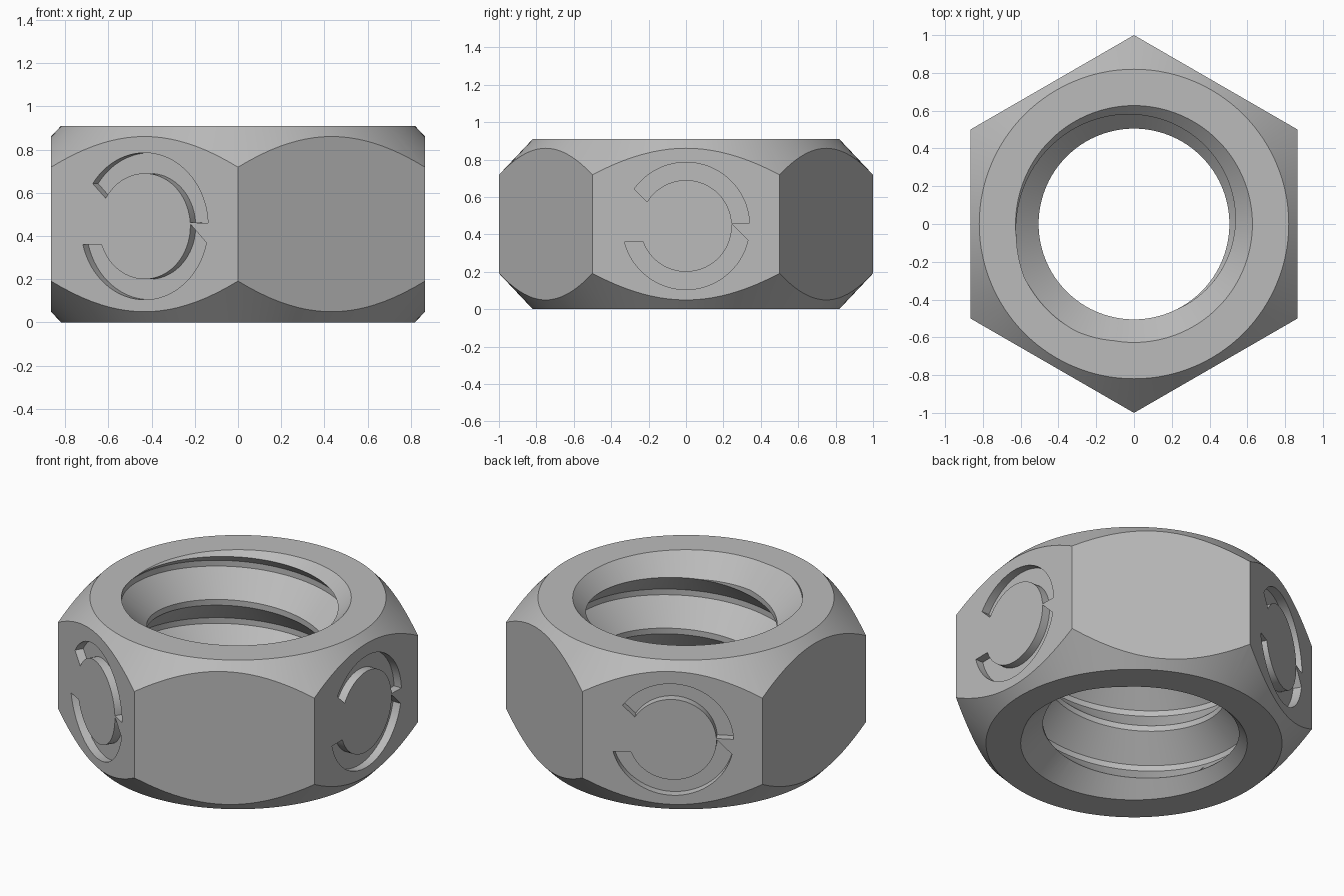
import bpy
import bmesh
from math import sin, cos, pi, radians

HEIGHT = 0.91
PITCH = 0.35
MINOR, MAJOR = 0.505, 0.645
SEGMENTS = 120

cube = bpy.data.objects.get("Cube")
if cube:
    bpy.data.objects.remove(cube, do_unlink=True)

steel = bpy.data.materials.new("grey steel")
steel.use_nodes = True
steel.diffuse_color = (0.5, 0.5, 0.5, 1)
steel.node_tree.nodes["Principled BSDF"].inputs["Base Color"].default_value = (0.5, 0.5, 0.5, 1)


def make_object(name, bm):
    bmesh.ops.recalc_face_normals(bm, faces=bm.faces)
    mesh = bpy.data.meshes.new(name)
    bm.to_mesh(mesh)
    bm.free()
    mesh.materials.append(steel)
    obj = bpy.data.objects.new(name, mesh)
    bpy.context.collection.objects.link(obj)
    return obj


def prism(name, points, vector):
    """Extrude a closed outline along a vector."""
    bm = bmesh.new()
    face = bm.faces.new([bm.verts.new(p) for p in points])
    new = bmesh.ops.extrude_face_region(bm, geom=[face])["geom"]
    bmesh.ops.translate(bm, vec=vector, verts=[v for v in new if isinstance(v, bmesh.types.BMVert)])
    return make_object(name, bm)


def lathe(name, profile):
    """Stack rings of (radius, z) into a capped solid."""
    bm = bmesh.new()
    rings = [[bm.verts.new((r * cos(2 * pi * i / SEGMENTS), r * sin(2 * pi * i / SEGMENTS), z))
              for i in range(SEGMENTS)] for r, z in profile]
    for low, high in zip(rings, rings[1:]):
        for i in range(SEGMENTS):
            j = (i + 1) % SEGMENTS
            bm.faces.new((low[i], low[j], high[j], high[i]))
    bm.faces.new(rings[0])
    bm.faces.new(rings[-1])
    return make_object(name, bm)


def threaded_rod(name):
    """Right-handed helical solid whose profile repeats every pitch."""
    depth = MAJOR - MINOR
    flat = PITCH / 2 - depth
    profile = [(MINOR, 0), (MINOR, flat), (MAJOR, flat + depth), (MAJOR, PITCH - depth)]
    # the crest's lower edge passes this height at angle zero
    start = HEIGHT - 0.06 - 4 * PITCH
    rows = [(r, start + z + turn * PITCH) for turn in range(6) for r, z in profile]
    bm = bmesh.new()
    columns = []
    for i in range(SEGMENTS + 1):
        a = 2 * pi * i / SEGMENTS
        rise = PITCH * i / SEGMENTS
        columns.append([bm.verts.new((r * cos(a), r * sin(a), z + rise)) for r, z in rows])
    for left, right in zip(columns, columns[1:]):
        for k in range(len(rows) - 1):
            bm.faces.new((left[k], right[k], right[k + 1], left[k + 1]))
    bmesh.ops.remove_doubles(bm, verts=bm.verts, dist=0.0001)
    # close both spiral ends with fans
    middle = HEIGHT / 2
    edges = [e for e in bm.edges if e.is_boundary]
    caps = {False: bm.verts.new((0, 0, rows[0][1] + PITCH / 2)),
            True: bm.verts.new((0, 0, rows[-1][1] + PITCH / 2))}
    for e in edges:
        bm.faces.new((*e.verts, caps[e.verts[0].co.z > middle]))
    return make_object(name, bm)


def arc_outline(outer, inner, x):
    """Curved slot between two radii, each given as a start and end angle."""
    def arc(radius, start, end, n=32):
        return [(x, radius * cos(radians(start + (end - start) * i / n)),
                 0.445 + radius * sin(radians(start + (end - start) * i / n))) for i in range(n + 1)]
    return arc(0.34, *outer) + arc(0.245, *reversed(inner))


def boolean(target, cutter, operation):
    mod = target.modifiers.new(operation.lower(), "BOOLEAN")
    mod.operation = operation
    mod.solver = "EXACT"
    mod.object = cutter
    bpy.ops.object.select_all(action="DESELECT")
    target.select_set(True)
    bpy.context.view_layer.objects.active = target
    bpy.ops.object.modifier_apply(modifier=mod.name)
    bpy.data.objects.remove(cutter, do_unlink=True)


# Hexagonal body, with corners towards the front and back
corners = [(cos(pi / 6 + i * pi / 3), sin(pi / 6 + i * pi / 3), 0) for i in range(6)]
nut = prism("hex_nut", corners, (0, 0, HEIGHT))

# Conical bevel around the top and bottom corners
boolean(nut, lathe("bevel_form", [(0.725, -0.1), (1.06, 0.255), (1.06, HEIGHT - 0.255),
                                  (0.725, HEIGHT + 0.1)]), "INTERSECT")

# Threaded bore with a countersink at each end
boolean(nut, threaded_rod("thread_cutter"), "DIFFERENCE")
for z, d in ((0, 1), (HEIGHT, -1)):
    boolean(nut, lathe("countersink_cutter", [(0.727, z - 0.1 * d), (0.427, z + 0.2 * d)]), "DIFFERENCE")

# Two arc grooves in every other side
for side in range(3):
    for outer, inner in (((2.5, 144.5), (4, 148)), ((194.5, 347), (200, 362.5))):
        groove = prism("groove_cutter", arc_outline(outer, inner, 0.816), (0.2, 0, 0))
        groove.rotation_euler.z = side * 2 * pi / 3
        bpy.context.view_layer.update()
        boolean(nut, groove, "DIFFERENCE")

bpy.ops.object.select_all(action="DESELECT")
nut.select_set(True)
bpy.context.view_layer.objects.active = nut
bpy.ops.object.shade_smooth_by_angle(angle=radians(30))
